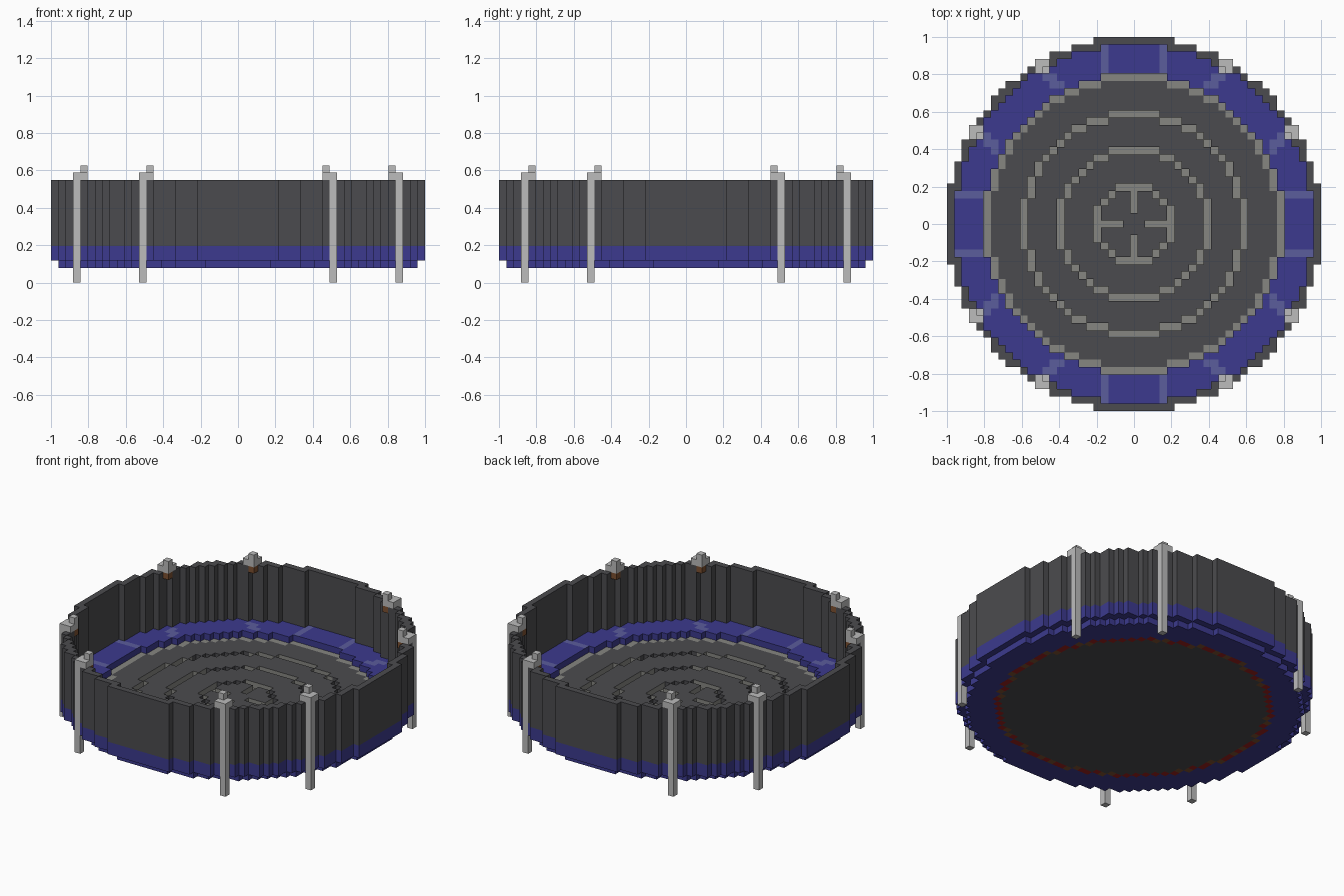
import bpy
import math

U = 2 / 51          # edge length of one block
N = 26              # half width of the block grid

cube = bpy.data.objects.get("Cube")
if cube:
    bpy.data.objects.remove(cube, do_unlink=True)


def material(name, rgb):
    lin = [((c / 255 + 0.055) / 1.055) ** 2.4 for c in rgb] + [1]
    m = bpy.data.materials.new(name)
    m.use_nodes = True
    m.diffuse_color = lin
    bsdf = next(n for n in m.node_tree.nodes if n.type == "BSDF_PRINCIPLED")
    bsdf.inputs["Base Color"].default_value = lin
    return m


DARK = material("charcoal", (75, 75, 78))
BLUE = material("blue", (60, 58, 142))
PALE = material("pale blue", (91, 93, 156))
GREY = material("warm grey", (134, 134, 129))
STEEL = material("light steel", (188, 188, 188))
RED = material("dark red", (155, 32, 28))
BROWN = material("brown", (125, 80, 48))


def ring(i, j):
    return round(math.hypot(i, j))


def cells_where(test):
    span = range(-N, N + 1)
    return {(i, j) for i in span for j in span if test(i, j)}


def mirrored(pairs):
    """Repeat blocks in all eight symmetric directions."""
    return {c for a, b in pairs for s in (-1, 1) for t in (-1, 1)
            for c in ((s * a, t * b), (t * b, s * a))}


def slab(name, cells, z0, z1, top, bottom=None, side=None):
    """Extrude a set of grid cells; colours are materials or rules of (i, j)."""
    verts, faces, mats, index = [], [], [], {}
    palette = []

    def vert(x, y, z):
        key = (x, y, z)
        if key not in index:
            index[key] = len(verts)
            verts.append(((x - 0.5) * U, (y - 0.5) * U, z * U))
        return index[key]

    def add(points, colour, cell):
        colour = colour(*cell) if callable(colour) else colour
        if colour not in palette:
            palette.append(colour)
        faces.append([vert(*p) for p in points])
        mats.append(palette.index(colour))

    for i, j in sorted(cells):
        corners = [(i, j), (i + 1, j), (i + 1, j + 1), (i, j + 1)]
        add([(*c, z1) for c in corners], top, (i, j))
        add([(*c, z0) for c in reversed(corners)], bottom or top, (i, j))
        for k, (dx, dy) in enumerate([(0, -1), (1, 0), (0, 1), (-1, 0)]):
            if (i + dx, j + dy) not in cells:
                a, b = corners[k], corners[(k + 1) % 4]
                add([(*a, z0), (*b, z0), (*b, z1), (*a, z1)],
                    side or top, (i, j))

    mesh = bpy.data.meshes.new(name)
    mesh.from_pydata(verts, [], faces)
    for m in palette:
        mesh.materials.append(m)
    mesh.polygons.foreach_set("material_index", mats)
    mesh.update()
    obj = bpy.data.objects.new(name, mesh)
    bpy.context.collection.objects.link(obj)
    return obj


# Jumping mat with concentric grooves and a central cross
def is_groove(i, j):
    cross = min(abs(i), abs(j)) == 0 and 2 <= max(abs(i), abs(j)) <= 5
    return ring(i, j) in (5, 10, 15) or cross


def groove_wall(i, j):
    near_axis = min(abs(i), abs(j)) < 0.55 * max(abs(i), abs(j))
    return GREY if near_axis else DARK


disc = cells_where(lambda i, j: ring(i, j) <= 19)
slab("mat_base", disc, 2, 3,
     lambda i, j: GREY if is_groove(i, j) else DARK, DARK, DARK)
slab("mat_surface", {c for c in disc if not is_groove(*c)}, 3, 4,
     DARK, DARK, groove_wall)

# Spring ring around the mat
slab("spring_ring", cells_where(lambda i, j: ring(i, j) == 20), 2, 4, GREY,
     lambda i, j: BROWN if (abs(i) + abs(j)) % 3 == 0 else RED, GREY)

# Safety pad with pale seams
seams = mirrored([(r, 4) for r in range(21, 25)]
                 + [(20, 11), (20, 12), (19, 11), (19, 10)])
slab("safety_pad", cells_where(lambda i, j: 21 <= ring(i, j) <= 24), 2, 5,
     lambda i, j: PALE if (i, j) in seams else BLUE, BLUE, BLUE)

# Enclosure: blue skirt below, dark net above
wall = cells_where(lambda i, j: ring(i, j) == 25)
slab("wall_skirt", wall, 3, 5, BLUE)
slab("net_wall", wall, 5, 14, DARK)

# Eight poles with caps, knobs and net brackets
slab("poles", mirrored([(22, 13)]), 0, 15, STEEL)
slab("pole_caps", mirrored([(21, 13), (22, 12), (21, 12)]), 14, 15, STEEL)
slab("pole_knobs", mirrored([(21, 12)]), 15, 16, STEEL)
slab("net_brackets", mirrored([(21, 12)]), 13, 14, BROWN)
